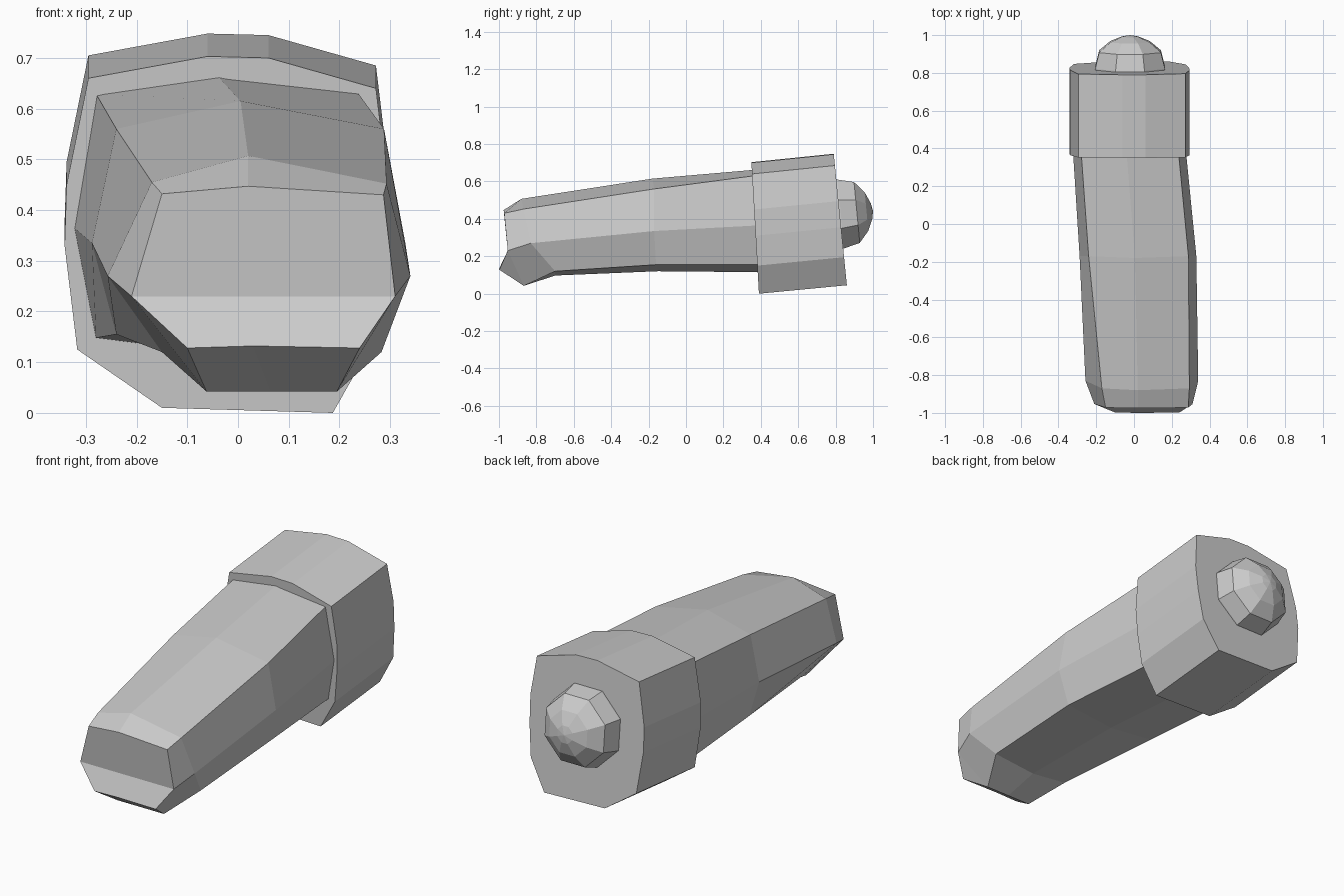
import bpy, bmesh
from math import cos, sin, pi


def new_object(name, verts, faces):
    me = bpy.data.meshes.new(name)
    bm = bmesh.new()
    vs = [bm.verts.new(v) for v in verts]
    for f in faces:
        bm.faces.new([vs[i] for i in f])
    bmesh.ops.recalc_face_normals(bm, faces=bm.faces)
    bm.to_mesh(me)
    bm.free()
    ob = bpy.data.objects.new(name, me)
    bpy.context.collection.objects.link(ob)
    return ob


def bridge(rings, n):
    """Quads joining consecutive rings of n vertices."""
    return [(r * n + i, r * n + (i + 1) % n, (r + 1) * n + (i + 1) % n, (r + 1) * n + i)
            for r in range(rings - 1) for i in range(n)]


# Cuff: rounded-rectangle section (x, z) swept back along a slightly rising axis
section = [(-.295, .66), (-.06, .703), (.06, .70), (.272, .64), (.295, .45), (.29, .31),
           (.272, .15), (.187, .0), (-.15, .01), (-.317, .125), (-.342, .33), (-.338, .45)]
n = len(section)
front = [(x, .39 - .0575 * z, z) for x, z in section]
back = [(x, .86 - .1 * z, z + .045) for x, z in section]
new_object("cuff", front + back,
           bridge(2, n) + [tuple(range(n)), tuple(range(n, 2 * n))])

# Finger: rings ordered top-left, top, top-right, right, bottom-right, bottom, bottom-left, left
knuckle = [(-.28, .385, .629), (-.04, .385, .664), (.235, .385, .633), (.275, .385, .365),
           (.235, .385, .155), (-.02, .385, .115), (-.28, .385, .148), (-.323, .385, .365)]
middle = [(-.24, -.17, .56), (.005, -.18, .615), (.288, -.17, .56), (.33, -.17, .335),
          (.28, -.16, .155), (.02, -.15, .12), (-.24, -.16, .155), (-.288, -.17, .335)]
pad = [(-.17, -.87, .455), (.02, -.88, .507), (.293, -.87, .452), (.34, -.83, .27),
       (.283, -.7, .12), (.05, -.7, .097), (-.15, -.7, .12), (-.257, -.83, .27)]
tip = [(-.15, -.972, .432), (.02, -.975, .447), (.287, -.972, .43), (.31, -.953, .23),
       (.195, -.867, .042), (.065, -.867, .042), (-.062, -.867, .042), (-.21, -.953, .23)]
nail = [(.24, -.998, .128), (.03, -1.0, .132), (-.1, -.998, .128)]
cap = [(24, 25, 26, 27, 31), (31, 27, 32, 33, 34), (33, 32, 28, 29),
       (34, 33, 29, 30), (27, 28, 32), (31, 34, 30)]
new_object("finger", knuckle + middle + pad + tip + nail,
           bridge(4, 8) + cap + [tuple(range(8))])

# Dome: eight-sided joint ball on the back of the cuff
profile = [(-.05, .2), (0, .2), (.086, .177), (.138, .112), (.165, .045)]
verts = []
for d, r in profile:
    for i in range(8):
        a = pi / 8 + i * pi / 4
        u, w = r * cos(a), r * sin(a)
        verts.append((-.021 + u, .828 + d * .995 - w * .095, .426 + d * .095 + w * .995))
verts.append((-.021, 1.0, .442))
m = len(verts) - 1
faces = bridge(len(profile), 8) + [tuple(range(8))]
faces += [(m - 8 + i, m - 8 + (i + 1) % 8, m) for i in range(8)]
new_object("joint_dome", verts, faces)
